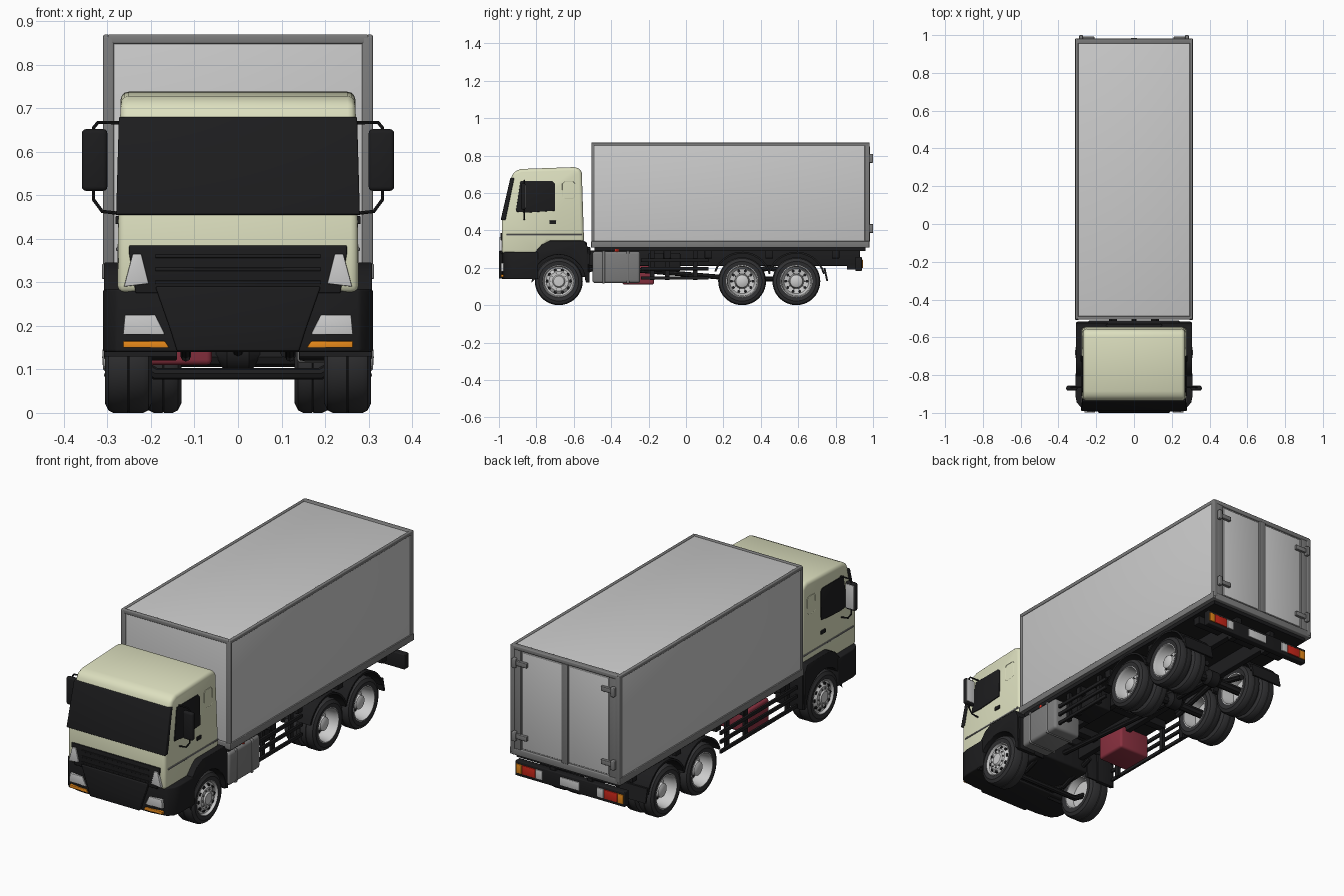
import bpy, bmesh
from math import sin, cos, pi, radians

if "Cube" in bpy.data.objects:
    bpy.data.objects.remove(bpy.data.objects["Cube"])

mats = {}
COLORS = dict(cream=(.72, .74, .52), black=(.012, .012, .013), rubber=(.03, .03, .032),
              trim=(.2, .2, .2), rim=(.6, .6, .6), lamp=(.62, .62, .62),
              orange=(.8, .25, .01), red=(.6, .02, .01), maroon=(.25, .03, .05))


def finish(name, bm, mat=None, bevel=0, seg=3):
    bmesh.ops.remove_doubles(bm, verts=bm.verts, dist=1e-5)
    bmesh.ops.recalc_face_normals(bm, faces=bm.faces)
    me = bpy.data.meshes.new(name)
    bm.to_mesh(me)
    bm.free()
    return link(name, me, mat, bevel, seg)


def link(name, data, mat, bevel=0, seg=3):
    ob = bpy.data.objects.new(name, data)
    bpy.context.collection.objects.link(ob)
    if mat:
        if mat not in mats:
            mats[mat] = bpy.data.materials.new(mat)
            mats[mat].diffuse_color = (*COLORS[mat], 1)
        data.materials.append(mats[mat])
    if bevel:
        m = ob.modifiers.new("bevel", 'BEVEL')
        m.width, m.segments, m.limit_method = bevel, seg, 'ANGLE'
    return ob


def prism(name, pts, axis, a, b, mat=None, bevel=0, taper=False):
    """Extrude a 2D outline along an axis; taper leans the sides in like the cab."""
    bm = bmesh.new()
    rings = []
    for t in (a, b):
        ring = []
        for u, v in pts:
            p = {'x': (t, u, v), 'y': (u, t, v), 'z': (u, v, t)}[axis]
            k = 1 - max(0, p[2] - .455) * .1 if taper else 1
            ring.append(bm.verts.new((p[0] * k, p[1], p[2])))
        rings.append(ring)
        bm.faces.new(ring)
    n = len(pts)
    for i in range(n):
        j = (i + 1) % n
        bm.faces.new((rings[0][i], rings[0][j], rings[1][j], rings[1][i]))
    return finish(name, bm, mat, bevel)


def box(name, x, y, z, mat=None, bevel=0):
    return prism(name, [(x[0], y[0]), (x[1], y[0]), (x[1], y[1]), (x[0], y[1])], 'z', *z, mat, bevel)


def lathe(name, prof, centers, s, mat, n=36):
    """Turn an (x, radius) profile about x-parallel axes through each (y, z) centre."""
    bm = bmesh.new()
    for cy, cz in centers:
        rings = [[bm.verts.new((s * x, cy + r * cos(2 * pi * k / n), cz + r * sin(2 * pi * k / n)))
                  for k in range(n)] for x, r in prof]
        for i in range(len(rings)):
            A, B = rings[i], rings[(i + 1) % len(rings)]
            if prof[i][1] + prof[(i + 1) % len(prof)][1] < .001:
                continue
            for k in range(n):
                bm.faces.new((A[k], A[(k + 1) % n], B[(k + 1) % n], B[k]))
    return finish(name, bm, mat)


def tube(name, pts, r, mat, cyclic=False):
    cu = bpy.data.curves.new(name, 'CURVE')
    cu.dimensions, cu.bevel_depth, cu.bevel_resolution, cu.use_fill_caps = '3D', r, 2, True
    sp = cu.splines.new('POLY')
    sp.points.add(len(pts) - 1)
    for p, c in zip(sp.points, pts):
        p.co = (*c, 1)
    sp.use_cyclic_u = cyclic
    return link(name, cu, mat)


def arc(cy, cz, r, a0, a1, n=14):
    return [(cy + r * cos(radians(a0 + (a1 - a0) * i / n)), cz + r * sin(radians(a0 + (a1 - a0) * i / n)))
            for i in range(n + 1)]


def ring_pts(cy, r, n=10):
    return [(cy + r * cos(2 * pi * i / n), WZ + r * sin(2 * pi * i / n)) for i in range(n)]


WZ = .128
FRONT, REAR = -.68, (.30, .59)

# Cargo box with frame trim
box("cargo_box", (-.306, .306), (-.5, .972), (.312, .865), None, .006)
box("cargo_floor", (-.29, .29), (-.49, .96), (.29, .313), "black")
for s in (-1, 1):
    box("side_sill", (s * .29, s * .313), (-.507, .98), (.308, .342), "trim", .003)
    box("top_side_rail", (s * .294, s * .31), (-.505, .98), (.85, .869), "trim", .004)
    for y0, y1 in ((-.506, -.488), (.955, .982)):
        box("corner_post", (s * .285, s * .31), (y0, y1), (.32, .865), "trim", .004)
for y0, y1 in ((-.506, -.488), (.955, .982)):
    box("top_end_rail", (-.3, .3), (y0, y1), (.848, .869), "trim", .004)
    box("end_sill", (-.3, .3), (y0, y1), (.308, .342), "trim", .004)
# Rear doors
box("door_centre_post", (-.018, .018), (.96, .984), (.34, .85), "trim", .003)
for s in (-1, 1):
    box("rear_door", (s * .02, s * .245), (.96, .978), (.348, .842), None, .003)
    box("door_edge_post", (s * .25, s * .29), (.96, .981), (.34, .85), "trim", .003)
    for z in (.41, .785):
        box("door_hinge", (s * .21, s * .29), (.975, .992), (z - .012, z + .012), "trim", .003)
        box("hinge_pin", (s * .27, s * .29), (.975, 1), (z - .024, z + .024), "trim", .004)

# Cab shell and windscreen
prism("cab", [(-.985, .275), (-.985, .455), (-.935, .68), (-.922, .712), (-.885, .728), (-.6, .738),
              (-.57, .732), (-.557, .71), (-.545, .335), (-.74, .335), (-.8, .275)],
      'x', -.277, .277, "cream", .018, True)
prism("windscreen", [(-.991, .455), (-.939, .68), (-.918, .68), (-.965, .455)], 'x', -.28, .28, "black", .004, True)
# Front grille and bumper
prism("grille", [(-.25, .385), (.25, .385), (.25, .365), (.235, .275), (-.235, .275), (-.25, .365)],
      'y', -.992, -.96, "black", .003)
half = [(.31, -.79), (.31, -.91), (.303, -.945), (.28, -.972), (.2, -.985)]
prism("bumper", half + [(-x, y) for x, y in reversed(half)], 'z', .14, .285, "black", .006)
lower = [(.19, .29), (.155, .19), (.14, .142)]
prism("bumper_centre", lower + [(-x, z) for x, z in reversed(lower)], 'y', -1, -.96, "black", .004)
for z in (.3, .33, .36):
    box("grille_slat", (-.19, .19), (-.997, -.985), (z - .004, z + .004), "black", .002)

for s in (-1, 1):
    m = lambda pts: [(s * x, z) for x, z in pts]
    # Lamps
    prism("headlamp", m([(.222, .365), (.242, .365), (.262, .29), (.205, .297)]), 'y', -.998, -.965, "lamp", .002)
    prism("fog_lamp", m([(.19, .225), (.26, .225), (.264, .18), (.168, .18)]), 'y', -.99, -.96, "lamp", .002)
    prism("indicator", m([(.168, .165), (.264, .165), (.264, .15), (.158, .15)]), 'y', -.99, -.96, "orange", .002)
    # Cab sides
    prism("side_window", [(-.91, .5), (-.885, .664), (-.715, .664), (-.7, .65), (-.7, .505), (-.85, .495)],
          'x', s * .262, s * .28, "black", .002, True)
    box("door_handle", (s * .27, s * .282), (-.73, -.695), (.434, .452), "black", .002)
    box("side_trim_line", (s * .27, s * .28), (-.96, -.555), (.372, .38), "trim", .002)
    tube("side_panel_outline", [(s * .271, y, z) for y, z in ((-.66, .58), (-.66, .65), (-.65, .66), (-.605, .66),
         (-.595, .65), (-.595, .58), (-.605, .57), (-.65, .57))], .002, "cream", True)
    # Mirrors
    tube("mirror_arm", [(s * .262, -.865, .667), (s * .322, -.865, .667), (s * .332, -.865, .655),
                        (s * .332, -.865, .49), (s * .312, -.865, .463), (s * .27, -.865, .458)], .004, "black")
    box("mirror_housing", (s * .3, s * .359), (-.882, -.857), (.51, .652), "black", .01)
    box("mirror_glass", (s * .306, s * .353), (-.86, -.854), (.52, .642), "lamp", .002)
    # Front wheel arch
    prism("front_fender", [(-.81, .14), (-.81, .28), (-.77, .325), (-.73, .345), (-.545, .345), (-.525, .31),
                           (-.52, .12)] + arc(FRONT, WZ, .142, 0, 180), 'x', s * .14, s * .308, "black", .003)
    box("cab_step", (s * .2, s * .3), (-.535, -.515), (.12, .3), "black", .003)

    # Wheels
    def tyre(name, a, b, ys):
        w = b - a
        prof = [(a + .004, .083), (a, .106), (a + .008, .122), (a + .02, .128), (a + w * .48, .128),
                (a + w * .5, .125), (a + w * .52, .128), (b - .02, .128), (b - .008, .122), (b, .106), (b - .004, .083)]
        lathe(name, prof, [(y, WZ) for y in ys], s, "rubber", 40)

    tyre("front_tyre", .198, .306, [FRONT])
    tyre("rear_outer_tyre", .219, .306, REAR)
    tyre("rear_inner_tyre", .13, .214, REAR)
    lathe("front_rim", [(.24, 0), (.24, .07), (.202, .08), (.202, .087), (.302, .087), (.305, .083), (.292, .077),
                        (.29, .068), (.303, .052), (.303, .034), (.31, .028), (.312, 0)], [(FRONT, WZ)], s, "rim")
    lathe("rear_rim", [(.2, 0), (.2, .07), (.134, .078), (.134, .087), (.302, .087), (.304, .082), (.29, .077),
                       (.25, .073), (.24, .066), (.235, .04), (.28, .034), (.285, .026), (.287, 0)],
          [(y, WZ) for y in REAR], s, "rim")
    lathe("front_rim_holes", [(.28, 0), (.28, .0085), (.2985, .0085), (.2985, 0)], ring_pts(FRONT, .062), s, "black", 10)
    lathe("front_wheel_bolts", [(.295, 0), (.295, .004), (.308, .004), (.308, 0)], ring_pts(FRONT, .043), s, "trim", 6)
    for y in REAR:
        lathe("rear_rim_holes", [(.22, 0), (.22, .008), (.2405, .008), (.2405, 0)], ring_pts(y, .057), s, "black", 10)
        lathe("rear_wheel_bolts", [(.235, 0), (.235, .004), (.247, .004), (.247, 0)], ring_pts(y, .044), s, "trim", 6)
        # Rear mudguards
        prism("rear_mudguard", arc(y, WZ, .158, 15, 160) + arc(y, WZ, .148, 160, 15),
              'x', s * .13, s * .302, "black")
    prism("mud_flap", [(.735, .2), (.745, .2), (.76, .13), (.75, .13)], 'x', s * .13, s * .302, "black")

    # Chassis rails and leaf springs
    box("chassis_rail", (s * .09, s * .12), (-.93, .93), (.21, .292), "black", .003)
    tube("front_spring", [(s * .12, -.9, .19), (s * .12, -.68, .13), (s * .12, -.48, .2)], .012, "black")
    tube("rear_spring", [(s * .11, .2, .14), (s * .11, .445, .2), (s * .11, .69, .14)], .014, "black")

    # Side guards
    y0 = -.24 if s > 0 else -.5
    for z in (.145, .195, .24):
        box("side_guard_rail", (s * .272, s * .284), (y0, .12), (z - .009, z + .009), "black", .002)
    for y in (y0 + .06, -.1, .05):
        box("side_guard_post", (s * .258, s * .272), (y - .012, y + .012), (.135, .3), "black")
    # Tail lamps
    for name, a, b, c in (("tail_indicator", .272, .304, "orange"), ("tail_lamp", .195, .27, "red"),
                          ("reverse_lamp", .155, .192, "lamp")):
        box(name, (s * a, s * b), (.93, .945), (.198, .244), c, .002)
    box("bumper_bracket", (s * .09, s * .12), (.86, .92), (.19, .3), "black")

# Rear bumper and plate
box("rear_bumper", (-.31, .31), (.905, .94), (.182, .258), "black", .004)
box("rear_plate", (-.055, .055), (.935, .944), (.2, .242), "lamp", .002)

# Running gear
box("engine_block", (-.15, .15), (-.95, -.53), (.15, .34), "black", .01)
box("cab_rear_crossbeam", (-.24, .24), (-.56, -.51), (.27, .31), "black", .004)
tube("front_axle", [(-.25, FRONT, .128), (-.19, FRONT, .09), (.19, FRONT, .09), (.25, FRONT, .128)], .014, "black")
for y in REAR:
    tube("rear_axle", [(-.2, y, WZ), (.2, y, WZ)], .022, "black")
    lathe("differential", [(-.05, 0), (-.05, .02), (-.025, .04), (.025, .04), (.05, .02), (.05, 0)],
          [(y, .135)], 1, "black", 20)
tube("drive_shaft", [(0, -.53, .21), (0, .3, .14), (0, .59, .14)], .013, "black")
for y in (-.4, -.1, .12, .445, .8):
    box("chassis_crossmember", (-.27, .27), (y - .02, y + .02), (.25, .292), "black", .003)

# Fuel tank, cap and air tank
box("fuel_tank", (.14, .3), (-.5, -.245), (.118, .288), "trim", .015)
for y in (-.44, -.31):
    box("tank_strap", (.136, .303), (y - .008, y + .008), (.115, .291), "trim", .012)
tube("fuel_cap", [(.28, -.37, .27), (.28, -.37, .3)], .014, "red")
box("red_reservoir", (-.235, -.06), (-.34, -.17), (.11, .235), "maroon", .012)
box("battery_box", (.12, .24), (-.2, -.03), (.18, .28), "black", .008)

# Bake modifiers and curves, smooth shallow angles
bpy.ops.object.select_all(action='SELECT')
bpy.context.view_layer.objects.active = bpy.data.objects["cab"]
bpy.ops.object.convert(target='MESH')
bpy.ops.object.shade_smooth_by_angle(angle=radians(32))

for m in bpy.data.materials:
    if m.users and not m.is_grease_pencil:
        m.use_nodes = True
        m.node_tree.nodes["Principled BSDF"].inputs["Base Color"].default_value = m.diffuse_color
